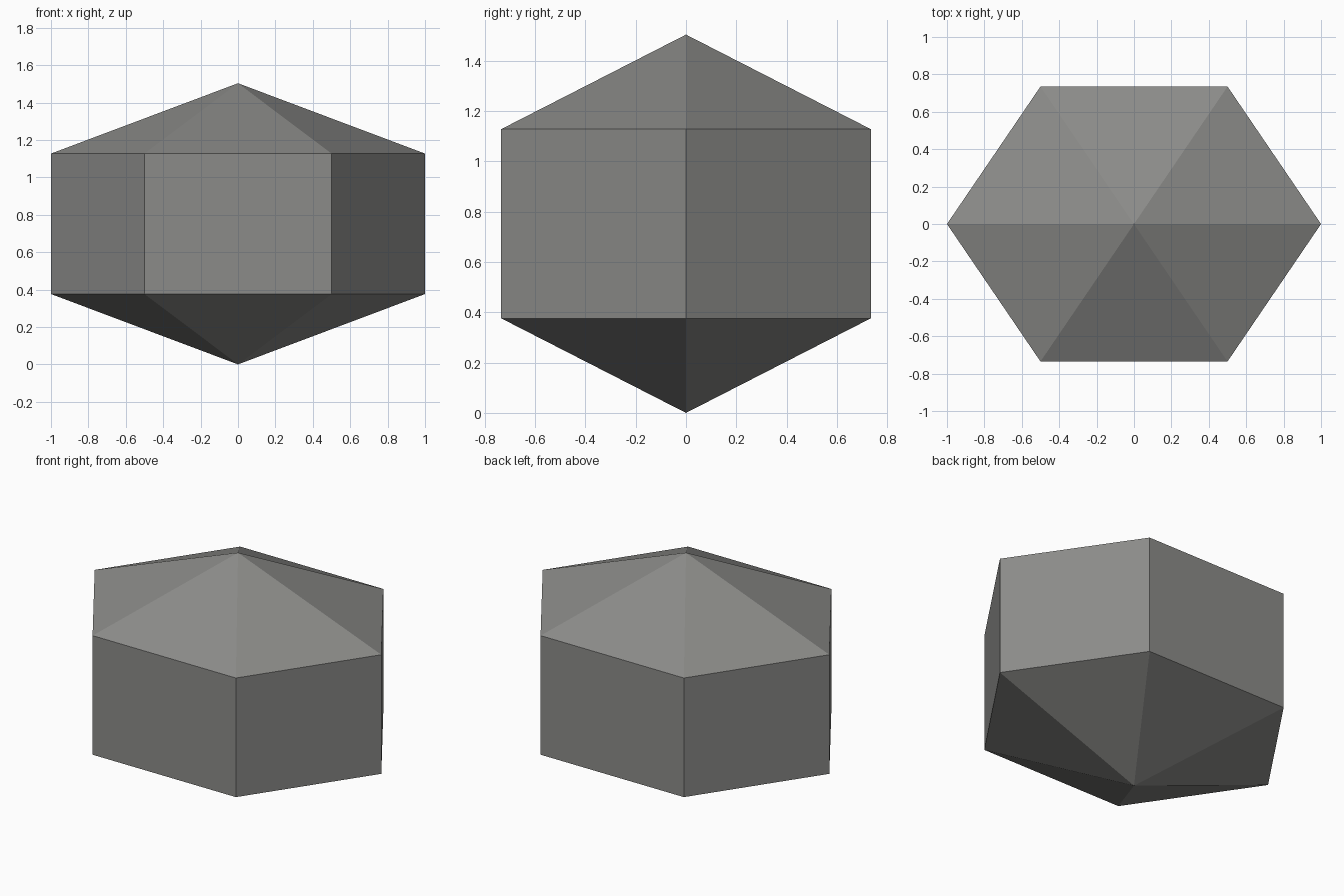
import bpy
import bmesh
from math import cos, sin, pi

cube = bpy.data.objects.get("Cube")
if cube:
    bpy.data.objects.remove(cube, do_unlink=True)

SIDES = 6
DEPTH = 0.735 / sin(pi / 3)
BOTTOM, LOWER, UPPER, TOP = 0.0, 0.376, 1.127, 1.503

# Plain stone colour
stone = bpy.data.materials.new("warm grey")
stone.use_nodes = True
colour = (0.26, 0.26, 0.25, 1.0)
stone.diffuse_color = colour
bsdf = stone.node_tree.nodes["Principled BSDF"]
bsdf.inputs["Base Color"].default_value = colour
bsdf.inputs["Roughness"].default_value = 0.8

bm = bmesh.new()


def ring(z):
    """Six-sided outline, slightly flattened front to back."""
    angles = [2 * pi * i / SIDES for i in range(SIDES)]
    return [bm.verts.new((cos(a), DEPTH * sin(a), z)) for a in angles]


low, high = ring(LOWER), ring(UPPER)
tip = bm.verts.new((0, 0, BOTTOM))
peak = bm.verts.new((0, 0, TOP))

# Upright walls with a pointed cap above and below
for i in range(SIDES):
    j = (i + 1) % SIDES
    bm.faces.new((low[i], low[j], high[j], high[i]))
    bm.faces.new((high[i], high[j], peak))
    bm.faces.new((low[j], low[i], tip))

bmesh.ops.recalc_face_normals(bm, faces=bm.faces)
mesh = bpy.data.meshes.new("hexagonal_crystal")
bm.to_mesh(mesh)
bm.free()
mesh.materials.append(stone)
crystal = bpy.data.objects.new("hexagonal_crystal", mesh)
bpy.context.scene.collection.objects.link(crystal)
